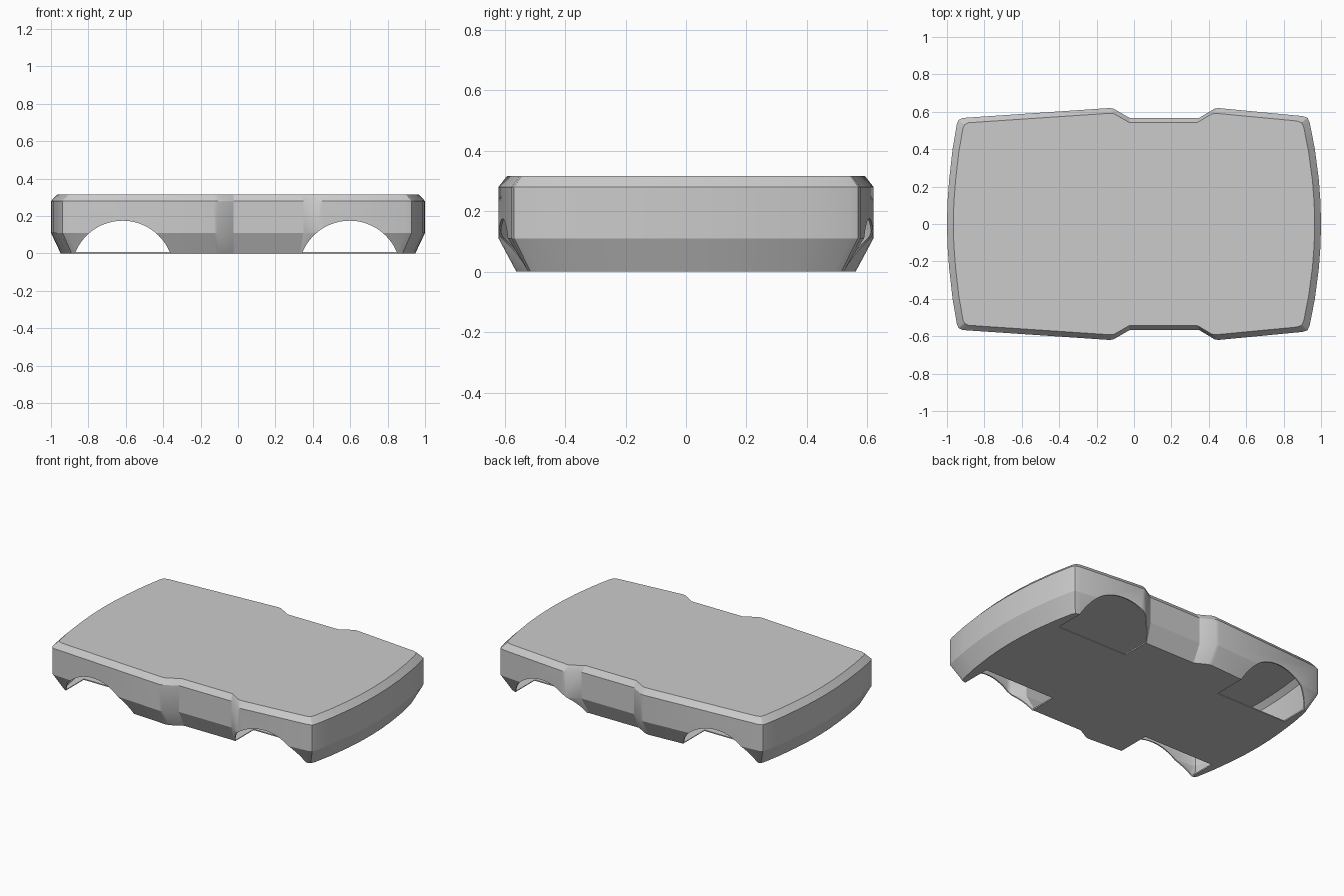
import bpy, bmesh, math

if "Cube" in bpy.data.objects:
    bpy.data.objects.remove(bpy.data.objects["Cube"])

# plan outline: half with y >= 0, from the left end round to the right end
half = [(-1, 0), (-0.997, 0.12), (-0.988, 0.24), (-0.97, 0.40), (-0.947, 0.535),
        (-0.938, 0.556), (-0.915, 0.567), (-0.13, 0.62), (-0.108, 0.616),
        (-0.025, 0.568), (0.35, 0.568), (0.43, 0.616), (0.45, 0.62),
        (0.90, 0.577), (0.928, 0.568), (0.94, 0.54), (0.967, 0.40),
        (0.988, 0.24), (0.997, 0.12), (1, 0)]
outline = half + [(x, -y) for x, y in reversed(half[1:-1])]

# body levels: height, x scale, y scale
levels = [(0.0, 0.948, 0.905), (0.11, 1, 1), (0.28, 1, 1), (0.316, 0.966, 0.955)]


def make_object(name, bm):
    bmesh.ops.recalc_face_normals(bm, faces=bm.faces)
    mesh = bpy.data.meshes.new(name)
    bm.to_mesh(mesh)
    bm.free()
    obj = bpy.data.objects.new(name, mesh)
    bpy.context.collection.objects.link(obj)
    return obj


# hollow body shell with flat floor, sloped sill, wall and chamfered top
bm = bmesh.new()
rings = [[bm.verts.new((x * sx, y * sy, z)) for x, y in outline] for z, sx, sy in levels]
n = len(outline)
for lower, upper in zip(rings, rings[1:]):
    for i in range(n):
        j = (i + 1) % n
        bm.faces.new((lower[i], lower[j], upper[j], upper[i]))
bm.faces.new(rings[0])
bm.faces.new(rings[-1])
body = make_object("body_shell", bm)
bpy.context.view_layer.objects.active = body
body.select_set(True)
bpy.ops.object.shade_smooth_by_angle(angle=math.radians(25))

solid = body.modifiers.new("thin_walls", 'SOLIDIFY')
solid.thickness = 0.008
solid.offset = -1

# wheel arch cutters: notch the floor and pierce the side walls
for x in (-0.617, 0.597):
    for side in (-1, 1):
        bpy.ops.mesh.primitive_cylinder_add(
            vertices=96, radius=0.273, depth=0.4,
            location=(x, side * 0.53, -0.098), rotation=(math.pi / 2, 0, 0))
        cutter = bpy.context.object
        cutter.name = "wheel_arch_cutter"
        cutter.hide_render = True
        cutter.display_type = 'WIRE'
        cut = body.modifiers.new("wheel_arch", 'BOOLEAN')
        cut.operation = 'DIFFERENCE'
        cut.solver = 'EXACT'
        cut.object = cutter
